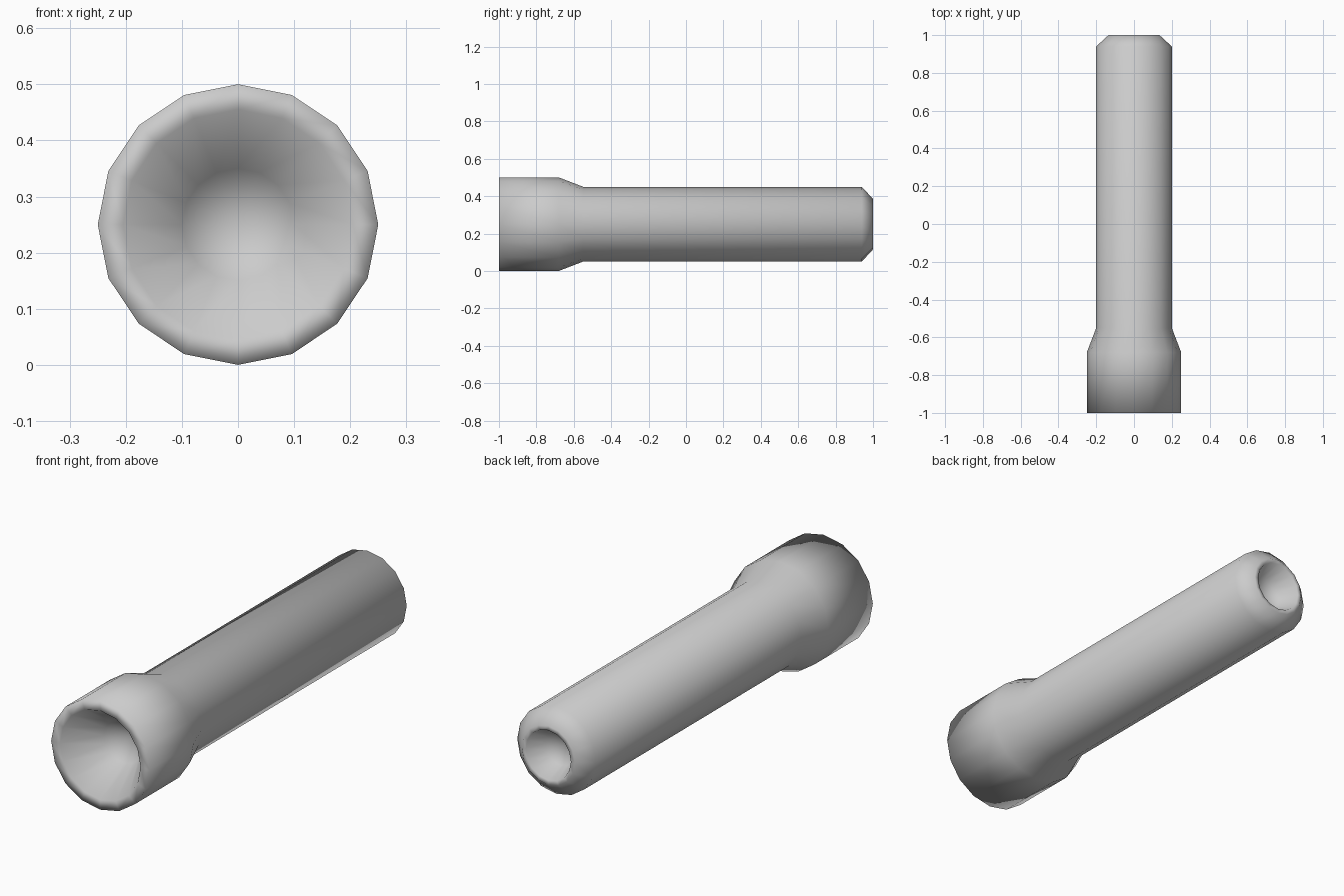
import bpy
import bmesh
import math

cube = bpy.data.objects.get("Cube")
if cube:
    bpy.data.objects.remove(cube, do_unlink=True)

SIDES = 16
AXIS_HEIGHT = 0.25

# Single matte grey
grey = bpy.data.materials.new("matte_grey")
grey.use_nodes = True
colour = (0.6, 0.6, 0.6, 1)
grey.diffuse_color = colour
bsdf = next(n for n in grey.node_tree.nodes if n.type == "BSDF_PRINCIPLED")
bsdf.inputs["Base Color"].default_value = colour
bsdf.inputs["Roughness"].default_value = 0.7


def lathe(name, profile):
    """Revolve (radius, y) points about the lengthwise axis."""
    bm = bmesh.new()
    points = [bm.verts.new((0, y, AXIS_HEIGHT + r)) for r, y in profile]
    edges = [bm.edges.new(pair) for pair in zip(points, points[1:])]
    bmesh.ops.spin(bm, geom=points + edges, cent=(0, 0, AXIS_HEIGHT),
                   axis=(0, 1, 0), angle=math.tau, steps=SIDES)
    bmesh.ops.remove_doubles(bm, verts=bm.verts, dist=0.0005)
    bmesh.ops.recalc_face_normals(bm, faces=bm.faces)
    for face in bm.faces:
        face.smooth = True
    mesh = bpy.data.meshes.new(name)
    bm.to_mesh(mesh)
    bm.free()
    mesh.materials.append(grey)
    obj = bpy.data.objects.new(name, mesh)
    bpy.context.collection.objects.link(obj)
    return obj


# Hollow front bowl, flared head, long barrel, chamfered tail, tail recess
front_bowl = [(0, -0.78), (0.1, -0.83), (0.205, -1)]
head = [(0.25, -1), (0.25, -0.68)]
barrel = [(0.2, -0.55), (0.2, 0.94)]
tail = [(0.135, 1), (0.115, 1)]
tail_recess = [(0.08, 0.91), (0, 0.89)]

lathe("flared_tube_body", front_bowl + head + barrel + tail + tail_recess)
